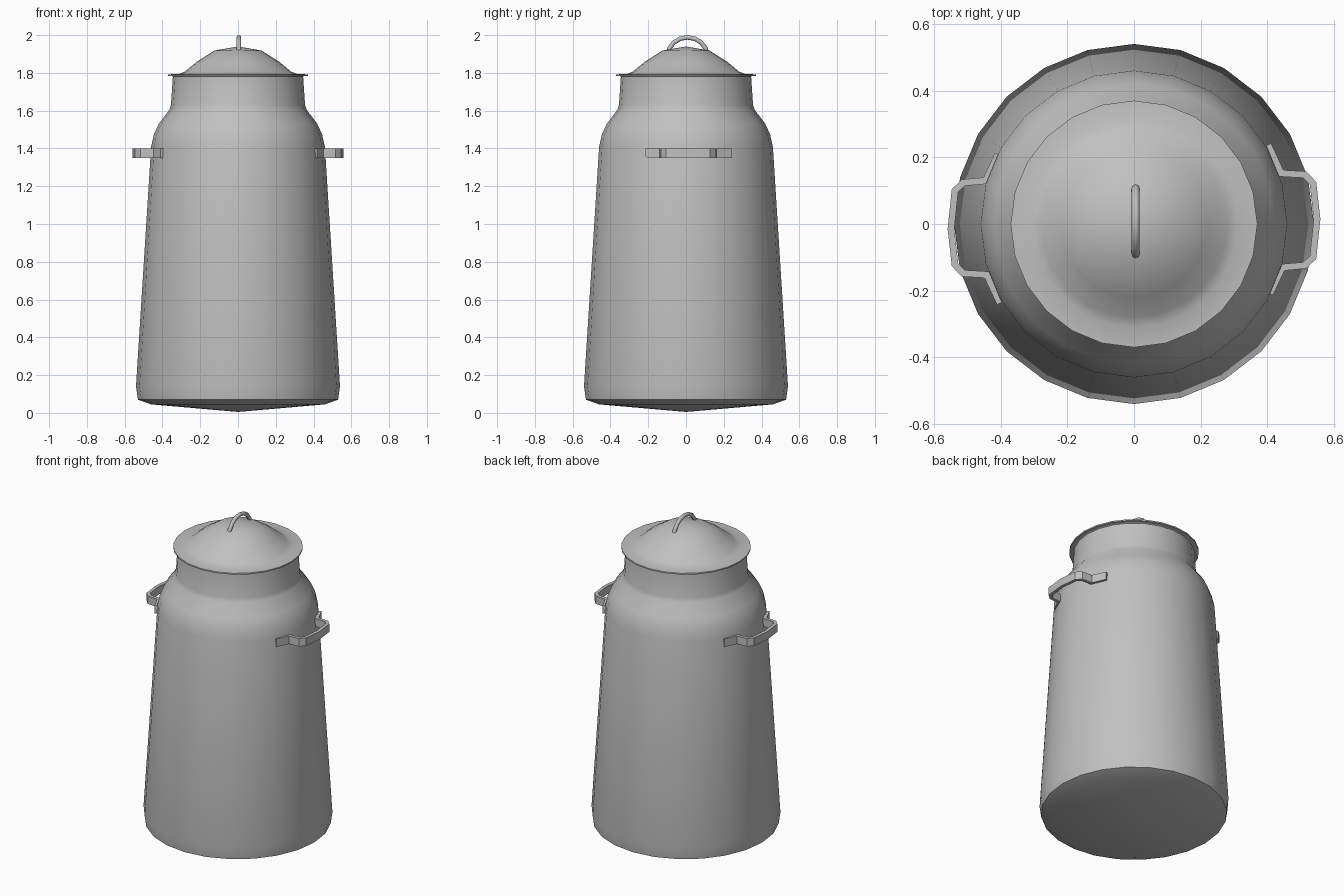
import bpy, bmesh
from math import sin, cos, pi, radians
from mathutils import Vector

cube = bpy.data.objects.get("Cube")
if cube:
    bpy.data.objects.remove(cube)

metal = bpy.data.materials.new("grey metal")
metal.use_nodes = True
GREY = (0.53, 0.53, 0.53, 1)
metal.diffuse_color = GREY
metal.node_tree.nodes["Principled BSDF"].inputs["Base Color"].default_value = GREY


def finish(name, bm, angle):
    bmesh.ops.recalc_face_normals(bm, faces=bm.faces)
    mesh = bpy.data.meshes.new(name)
    bm.to_mesh(mesh)
    bm.free()
    mesh.materials.append(metal)
    obj = bpy.data.objects.new(name, mesh)
    bpy.context.collection.objects.link(obj)
    bpy.ops.object.select_all(action="DESELECT")
    obj.select_set(True)
    bpy.context.view_layer.objects.active = obj
    bpy.ops.object.shade_smooth_by_angle(angle=radians(angle))
    return obj


def lathe(name, profile, angle, sides=24):
    bm = bmesh.new()
    verts = [bm.verts.new((0, r, z)) for r, z in profile]
    edges = [bm.edges.new(pair) for pair in zip(verts, verts[1:])]
    bmesh.ops.spin(bm, geom=verts + edges, cent=(0, 0, 0), axis=(0, 0, 1),
                   angle=2 * pi, steps=sides)
    bmesh.ops.remove_doubles(bm, verts=bm.verts, dist=0.0005)
    return finish(name, bm, angle)


def sweep(name, rings, angle):
    """Skin a list of equally sized cross-sections and cap both ends."""
    bm = bmesh.new()
    loops = [[bm.verts.new(p) for p in ring] for ring in rings]
    n = len(loops[0])
    for a, b in zip(loops, loops[1:]):
        for i in range(n):
            j = (i + 1) % n
            bm.faces.new((a[i], a[j], b[j], b[i]))
    bm.faces.new(loops[0])
    bm.faces.new(loops[-1])
    return finish(name, bm, angle)


# Tapered can with rounded base, shoulder, neck and flared lip
lathe("can_body", [
    (0, 0.005), (0.46, 0.045), (0.53, 0.07), (0.54, 0.14), (0.46, 1.41),
    (0.445, 1.475), (0.42, 1.53), (0.363, 1.605), (0.355, 1.63),
    (0.345, 1.78), (0.355, 1.786)], 60)

# Domed lid with a thin flat brim
lathe("lid", [
    (0, 1.94), (0.125, 1.918), (0.22, 1.858), (0.28, 1.808), (0.31, 1.795),
    (0.37, 1.792), (0.37, 1.784), (0.33, 1.782)], 50)

# Side handles: flat strap following the same outline, turned half a circle
strap = [Vector(p) for p in (
    (0.402, 0.238), (0.442, 0.152), (0.512, 0.148), (0.537, 0.122),
    (0.549, 0.015), (0.537, -0.1), (0.512, -0.124), (0.445, -0.13),
    (0.408, -0.209))]
for name, turn in (("left_handle", 1), ("right_handle", -1)):
    rings = []
    for i, p in enumerate(strap):
        before = (p - strap[i - 1]).normalized() if i else None
        after = (strap[i + 1] - p).normalized() if i + 1 < len(strap) else None
        d1, d2 = before or after, after or before
        mid = (d1 + d2).normalized()
        side = Vector((-mid.y, mid.x)) * 0.01 / max(mid.dot(d1), 0.5)
        rings.append([(turn * q.x, turn * q.y, z) for q, z in (
            (p + side, 1.35), (p - side, 1.35),
            (p - side, 1.4), (p + side, 1.4))])
    sweep(name, rings, 30)

# Lid handle: round bar bent into an arch
arch = []
for k in range(9):
    t = pi * k / 8
    centre = Vector((0.005, 0.008 + 0.105 * cos(t), 1.89 + 0.098 * sin(t)))
    out = Vector((0, cos(t), sin(t)))
    arch.append([centre + 0.012 * (out * cos(a) + Vector((1, 0, 0)) * sin(a))
                 for a in (2 * pi * s / 8 for s in range(8))])
sweep("lid_handle", arch, 50)
